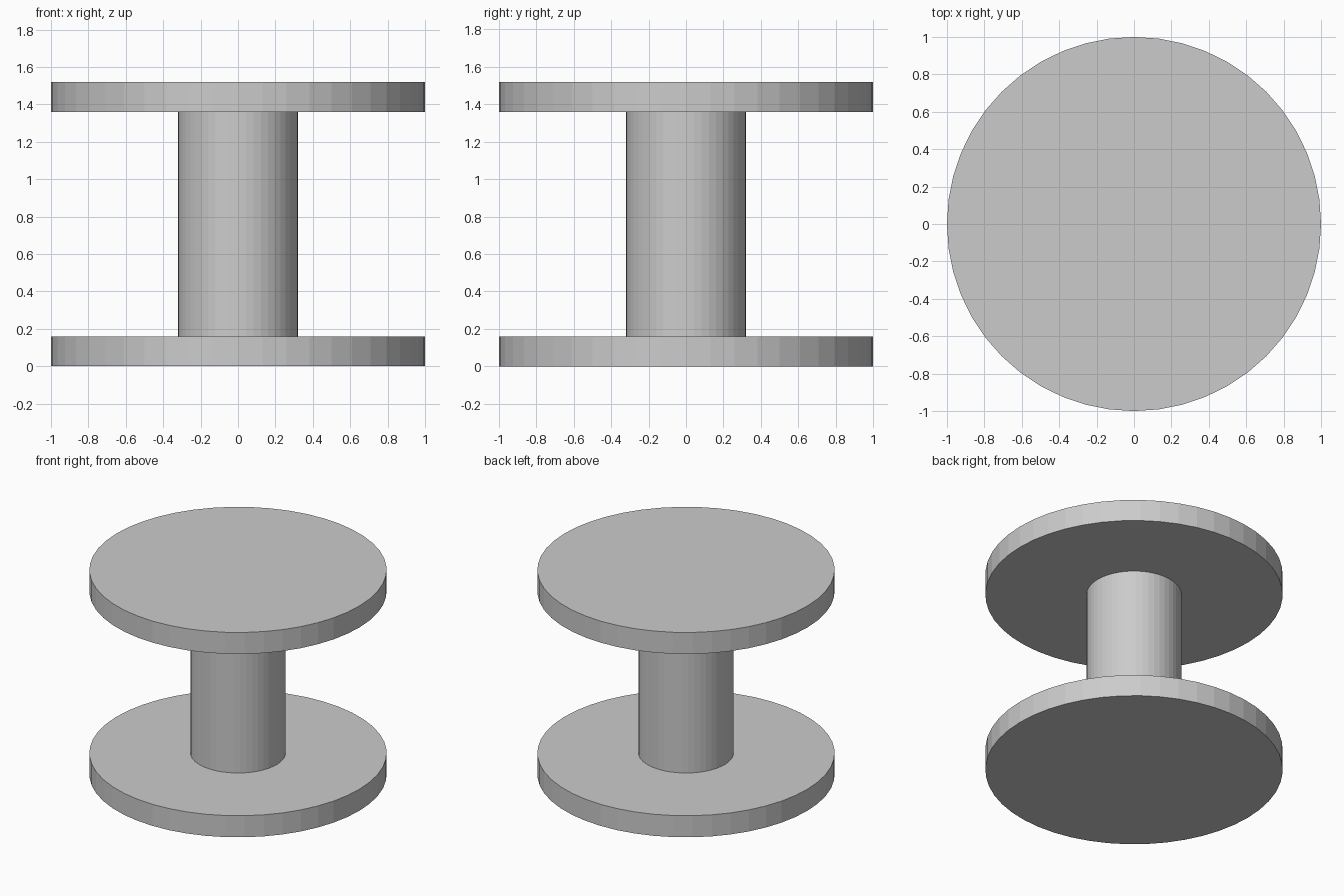
import bpy

if "Cube" in bpy.data.objects:
    bpy.data.objects.remove(bpy.data.objects["Cube"])

SIDES = 48


def disc(name, radius, z0, z1):
    bpy.ops.mesh.primitive_cylinder_add(
        vertices=SIDES, radius=radius, depth=z1 - z0,
        location=(0, 0, (z0 + z1) / 2))
    bpy.context.object.name = name


# Two flanges joined by a central core
disc("bottom_flange", 1.0, 0.0, 0.16)
disc("core", 0.32, 0.16, 1.36)
disc("top_flange", 1.0, 1.36, 1.52)
